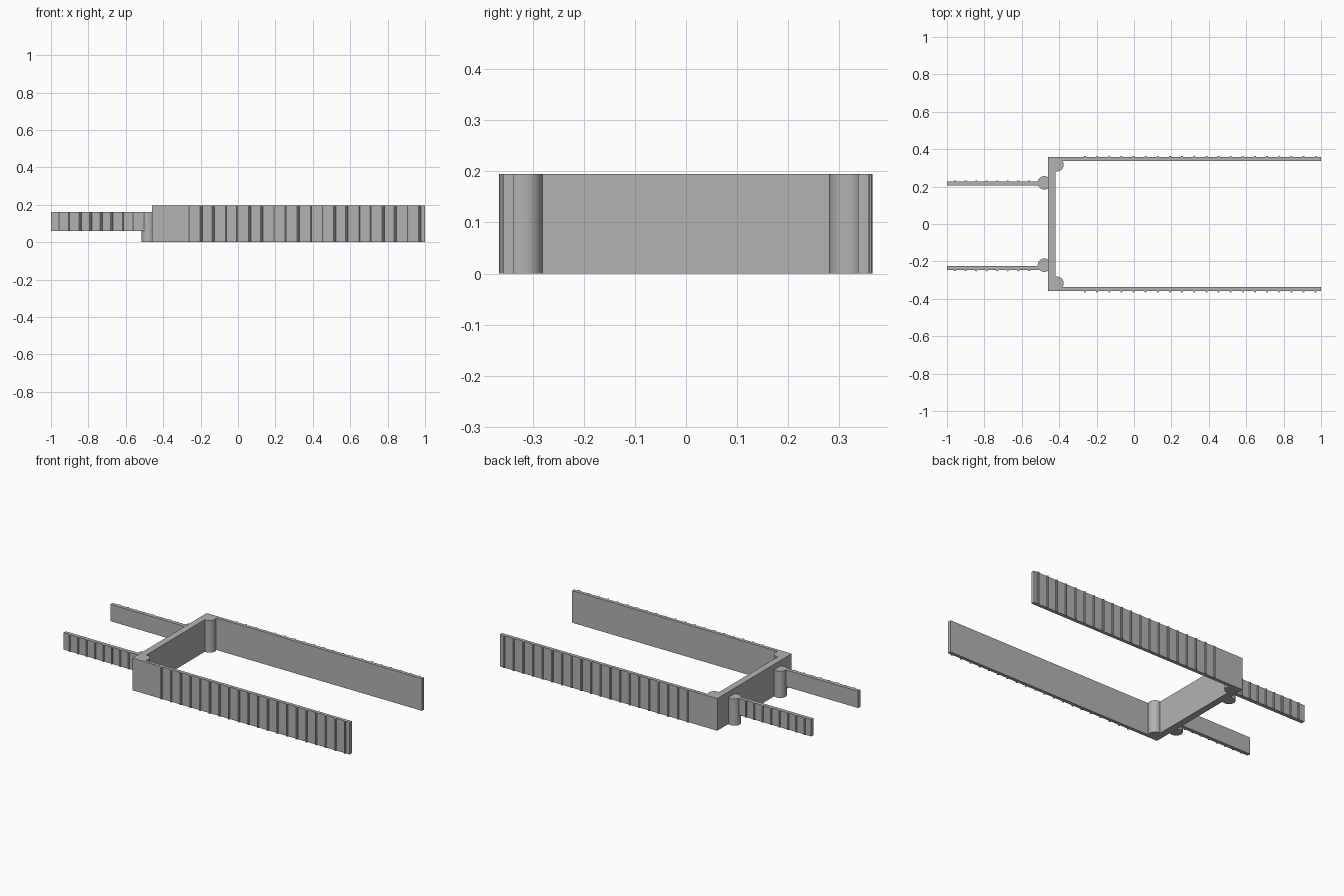
import bpy, bmesh
from mathutils import Matrix

cube = bpy.data.objects.get("Cube")
if cube:
    bpy.data.objects.remove(cube, do_unlink=True)

grey = bpy.data.materials.new("plain grey")
grey.use_nodes = True
grey.diffuse_color = (0.45, 0.45, 0.45, 1)
grey.node_tree.nodes["Principled BSDF"].inputs["Base Color"].default_value = grey.diffuse_color


def finish(name, bm, smooth=False):
    mesh = bpy.data.meshes.new(name)
    bm.to_mesh(mesh)
    bm.free()
    mesh.materials.append(grey)
    obj = bpy.data.objects.new(name, mesh)
    bpy.context.collection.objects.link(obj)
    if smooth:
        bpy.ops.object.select_all(action='DESELECT')
        obj.select_set(True)
        bpy.context.view_layer.objects.active = obj
        bpy.ops.object.shade_smooth_by_angle()


def box(name, x, y, z):
    bm = bmesh.new()
    size = [b - a for a, b in (x, y, z)]
    mid = [(a + b) / 2 for a, b in (x, y, z)]
    bmesh.ops.create_cube(bm, size=1, matrix=Matrix.Translation(mid) @ Matrix.Diagonal((*size, 1)))
    finish(name, bm)


def posts(name, centres, radius, z, sides, smooth=False):
    bm = bmesh.new()
    for x, y in centres:
        bmesh.ops.create_cone(bm, cap_ends=True, segments=sides, radius1=radius, radius2=radius,
                              depth=z[1] - z[0],
                              matrix=Matrix.Translation((x, y, (z[0] + z[1]) / 2)))
    finish(name, bm, smooth)


tall = (0, 0.195)
short = (0.06, 0.162)

# Cross wall joining the long arms
box("cross_wall", (-0.46, -0.42), (-0.357, 0.357), tall)

for side, s, small_y in (("left", 1, 0.216), ("right", -1, -0.235)):
    # Long arm with a row of grip ribs on its outer face
    box(side + "_long_arm", (-0.46, 1), sorted((s * 0.337, s * 0.357)), tall)
    rib_y = 0.359 if s > 0 else -0.360
    posts(side + "_long_arm_ribs", [(-0.262 + 0.0649 * i, rib_y) for i in range(20)],
          0.006, tall, 8)
    # Rounded inside corner
    posts(side + "_corner_post", [(-0.412, s * 0.317)], 0.036, tall, 32, True)
    # Short arm, its ribs and its round root
    box(side + "_short_arm", (-1, -0.46), (small_y - 0.011, small_y + 0.011), short)
    posts(side + "_short_arm_ribs",
          [(-0.957 + 0.0565 * i, small_y + s * 0.012) for i in range(8)], 0.006, short, 8)
    posts(side + "_short_arm_root", [(-0.479, s * 0.22)], 0.036, (0, 0.162), 32, True)
